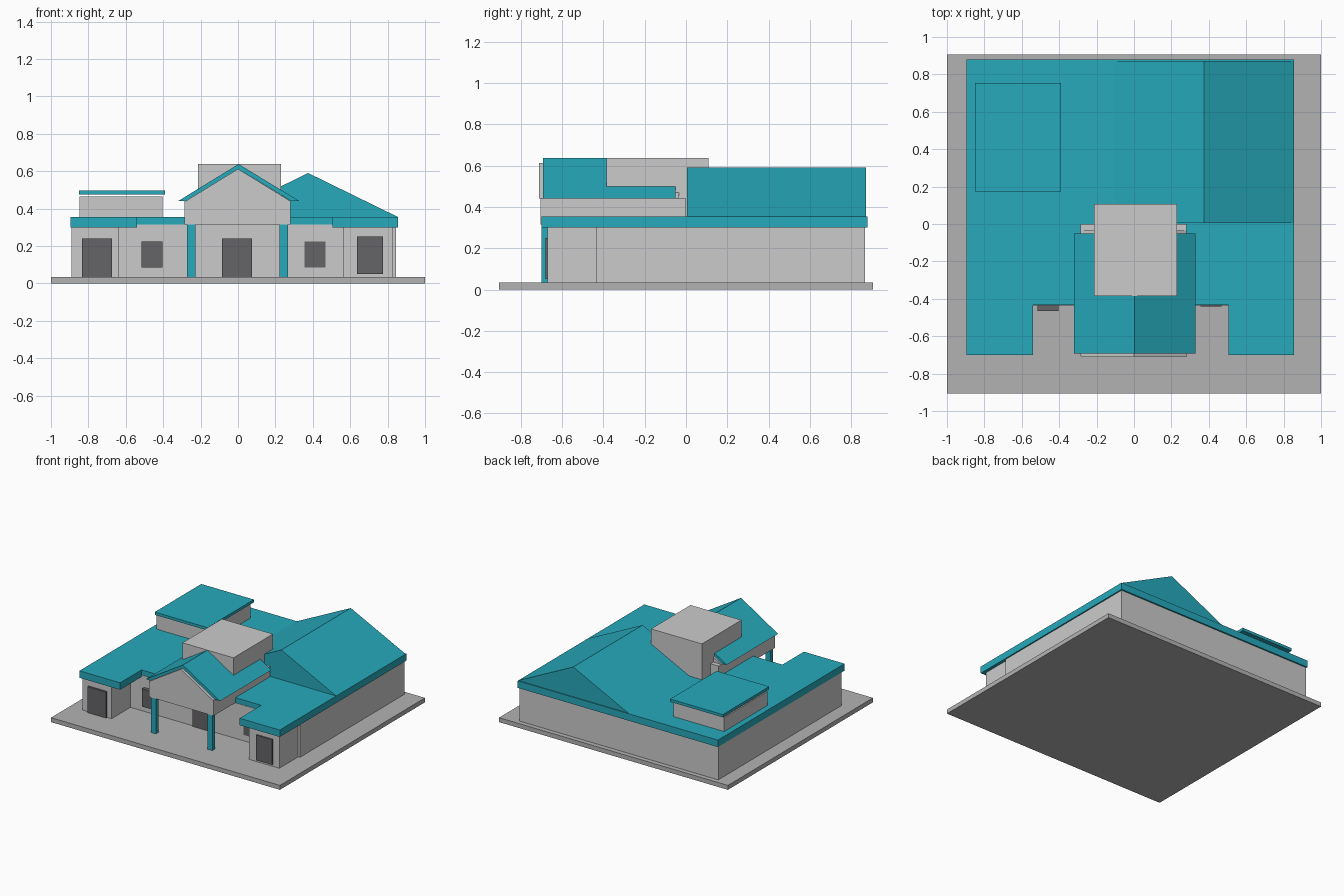
import bpy, bmesh

if "Cube" in bpy.data.objects:
    bpy.data.objects.remove(bpy.data.objects["Cube"])


def material(name, rgb):
    m = bpy.data.materials.new(name)
    m.diffuse_color = (*rgb, 1)
    m.use_nodes = True
    m.node_tree.nodes["Principled BSDF"].inputs["Base Color"].default_value = m.diffuse_color
    return m


TEAL = material("teal", (0.02, 0.40, 0.50))
DARK = material("dark_grey", (0.13, 0.13, 0.14))
PAVING = material("paving_grey", (0.45, 0.45, 0.45))


def prism(name, profile, lo, hi, axis="z", mat=None):
    """Extrude a 2D profile: (x, y) along z, or (x, z) along y."""
    place = (lambda a, b, d: (a, b, d)) if axis == "z" else (lambda a, b, d: (a, d, b))
    bm = bmesh.new()
    rings = [[bm.verts.new(place(a, b, d)) for a, b in profile] for d in (lo, hi)]
    bm.faces.new(rings[0])
    bm.faces.new(rings[1])
    n = len(profile)
    for i in range(n):
        j = (i + 1) % n
        bm.faces.new((rings[0][i], rings[0][j], rings[1][j], rings[1][i]))
    bmesh.ops.recalc_face_normals(bm, faces=bm.faces)
    mesh = bpy.data.meshes.new(name)
    bm.to_mesh(mesh)
    bm.free()
    obj = bpy.data.objects.new(name, mesh)
    bpy.context.collection.objects.link(obj)
    if mat:
        mesh.materials.append(mat)
    return obj


def box(name, x, y, z, mat=None):
    return prism(name, [(x[0], y[0]), (x[1], y[0]), (x[1], y[1]), (x[0], y[1])],
                 z[0], z[1], "z", mat)


# Ground slab and walls
box("base_slab", (-1, 1), (-0.905, 0.905), (0, 0.035), PAVING)
box("main_walls", (-0.89, 0.845), (-0.435, 0.868), (0.035, 0.315))
box("left_wing", (-0.89, -0.635), (-0.67, -0.43), (0.035, 0.31))
box("right_wing", (0.565, 0.83), (-0.67, -0.43), (0.035, 0.31))

# Flat roof, notched around the entrance
prism("flat_roof", [(-0.895, -0.70), (-0.54, -0.70), (-0.54, -0.432), (0.505, -0.432),
                    (0.505, -0.70), (0.855, -0.70), (0.855, 0.88), (-0.895, 0.88)],
      0.30, 0.355, "z", TEAL)

# Large gable roof on the right
prism("right_gable_roof", [(-0.105, 0.355), (0.855, 0.355), (0.375, 0.59)],
      0.005, 0.872, "y", TEAL)

# Raised room on the left with its floating roof slab
box("left_upper_room", (-0.848, -0.405), (0.195, 0.735), (0.355, 0.465))
box("left_upper_roof", (-0.85, -0.39), (0.175, 0.755), (0.475, 0.497), TEAL)

# Entrance portico with pediment, roof and columns
box("portico_beam", (-0.285, 0.28), (-0.705, 0.0), (0.315, 0.44))
prism("pediment", [(-0.28, 0.44), (0.28, 0.44), (0.0, 0.612)], -0.712, -0.035, "y")
prism("portico_roof", [(-0.32, 0.44), (-0.28, 0.44), (0.0, 0.612), (0.285, 0.44),
                       (0.328, 0.44), (0.003, 0.638)], -0.692, -0.05, "y", TEAL)
for side, x in (("left", -0.25), ("right", 0.244)):
    box(side + "_column", (x - 0.022, x + 0.022), (-0.70, -0.668), (0.035, 0.315), TEAL)

# Central tower block
box("tower", (-0.215, 0.23), (-0.385, 0.108), (0.355, 0.638))

# Doors and windows
for name, x, y, z in (
    ("left_door", (-0.835, -0.675), (-0.685, -0.66), (0.035, 0.24)),
    ("centre_door", (-0.085, 0.075), (-0.445, -0.42), (0.035, 0.24)),
    ("right_door", (0.635, 0.775), (-0.68, -0.66), (0.05, 0.25)),
    ("left_window", (-0.515, -0.405), (-0.465, -0.43), (0.085, 0.225)),
    ("right_window", (0.355, 0.468), (-0.441, -0.42), (0.085, 0.225)),
):
    box(name, x, y, z, DARK)
